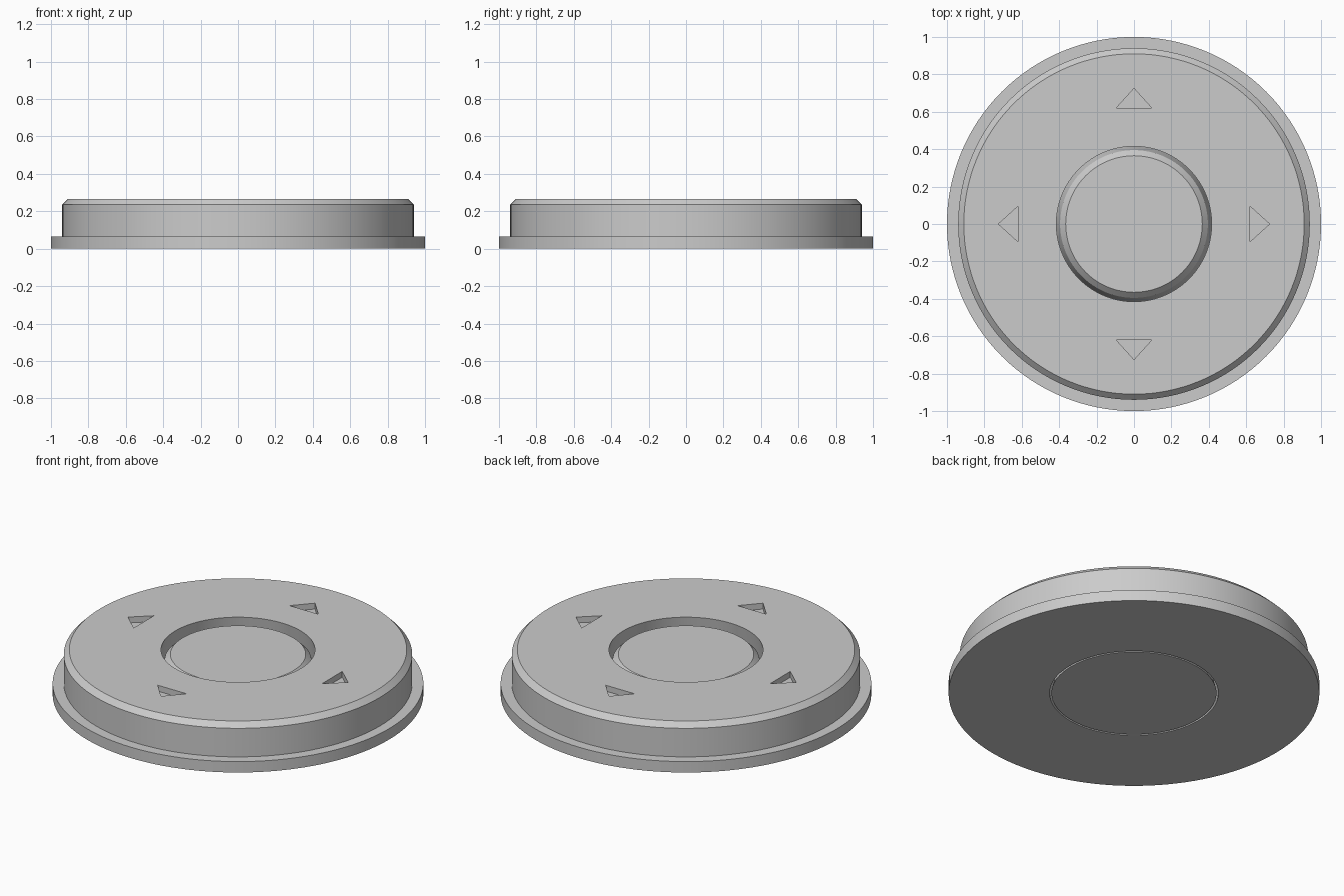
import bpy, bmesh, math

if "Cube" in bpy.data.objects:
    bpy.data.objects.remove(bpy.data.objects["Cube"])

SEG = 128
TOP = 0.265

grey = bpy.data.materials.new("plain grey")
grey.diffuse_color = (0.6, 0.6, 0.6, 1)
grey.use_nodes = True
grey.node_tree.nodes["Principled BSDF"].inputs["Base Color"].default_value = grey.diffuse_color


def finish(name, bm):
    bmesh.ops.remove_doubles(bm, verts=bm.verts, dist=1e-5)
    bmesh.ops.recalc_face_normals(bm, faces=bm.faces)
    mesh = bpy.data.meshes.new(name)
    bm.to_mesh(mesh)
    bm.free()
    mesh.materials.append(grey)
    obj = bpy.data.objects.new(name, mesh)
    bpy.context.collection.objects.link(obj)
    return obj


def lathe(name, profile, closed):
    """Revolve (radius, z) points; a closed profile makes a ring, an open one gets capped."""
    bm = bmesh.new()
    rings = [[bm.verts.new((r * math.cos(2 * math.pi * i / SEG),
                            r * math.sin(2 * math.pi * i / SEG), z))
              for i in range(SEG)] for r, z in profile]
    pairs = list(zip(rings, rings[1:]))
    if closed:
        pairs.append((rings[-1], rings[0]))
    else:
        bm.faces.new(rings[0])
        bm.faces.new(rings[-1])
    for a, b in pairs:
        for i in range(SEG):
            j = (i + 1) % SEG
            bm.faces.new((a[i], a[j], b[j], b[i]))
    return finish(name, bm)


def smooth(obj):
    bpy.ops.object.select_all(action='DESELECT')
    obj.select_set(True)
    bpy.context.view_layer.objects.active = obj
    bpy.ops.object.shade_smooth_by_angle(angle=math.radians(25))


# Ring body with base flange, chamfered rim and tapered centre hole
body = lathe("ring_body", [(0.455, 0), (1, 0), (1, 0.065), (0.94, 0.065),
                           (0.94, 0.235), (0.91, TOP), (0.415, TOP)], True)

# Four triangular arrow recesses pointing outward
bm = bmesh.new()
for k in range(4):
    c, s = math.cos(k * math.pi / 2), math.sin(k * math.pi / 2)
    tri = [(0.62, -0.095), (0.725, 0), (0.62, 0.095)]
    low, high = [[bm.verts.new((x * c - y * s, x * s + y * c, z)) for x, y in tri]
                 for z in (TOP - 0.035, TOP + 0.05)]
    bm.faces.new(low)
    bm.faces.new(high)
    for i in range(3):
        j = (i + 1) % 3
        bm.faces.new((low[i], low[j], high[j], high[i]))
cutter = finish("arrow_cutter", bm)

cut = body.modifiers.new("arrow recesses", 'BOOLEAN')
cut.operation = 'DIFFERENCE'
cut.solver = 'EXACT'
cut.object = cutter
bpy.context.view_layer.objects.active = body
bpy.ops.object.modifier_apply(modifier=cut.name)
bpy.data.objects.remove(cutter)
smooth(body)

# Tapered centre button with chamfered top
button = lathe("centre_button", [(0.445, 0), (0.395, 0.208), (0.365, 0.238)], False)
smooth(button)
